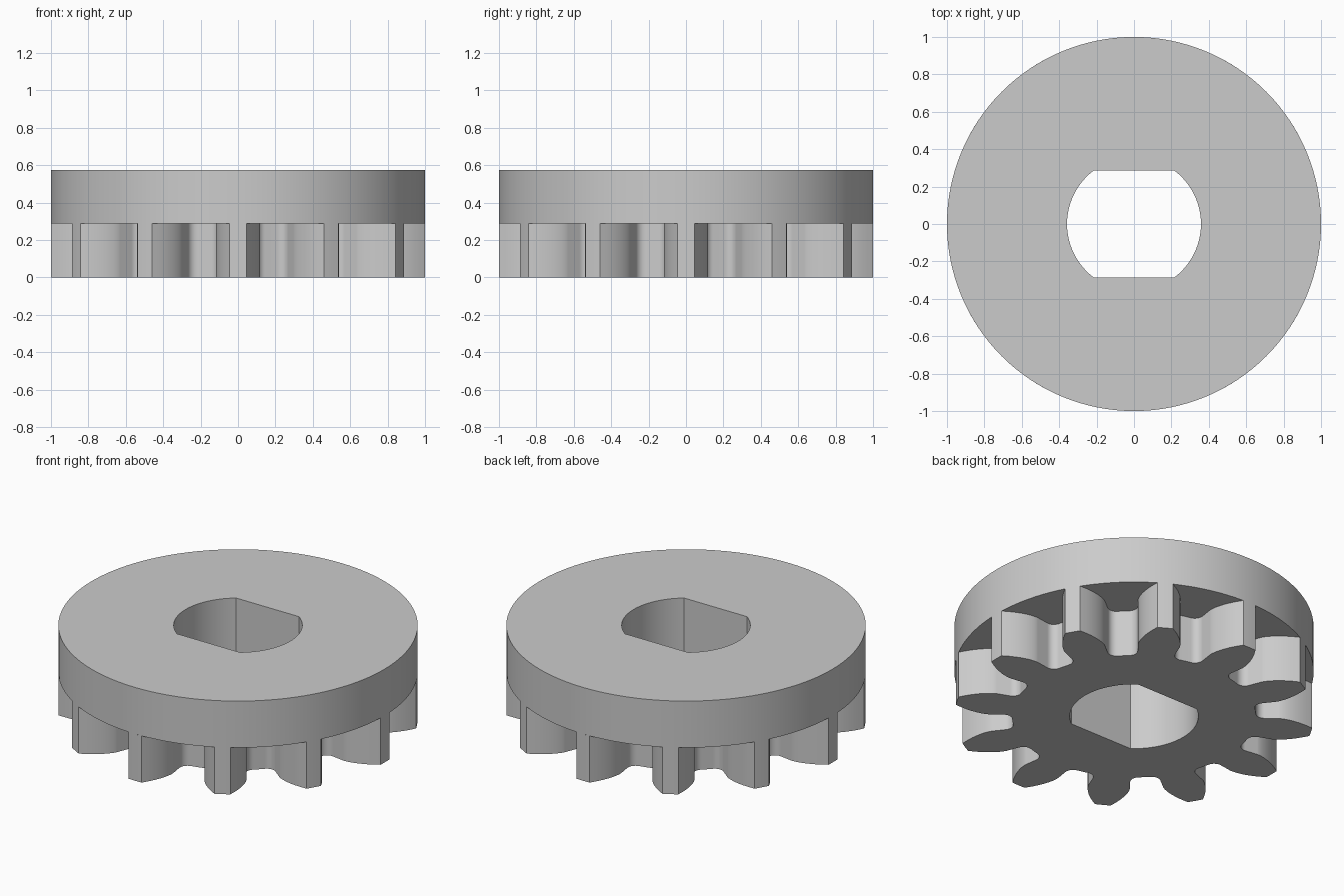
import bpy, bmesh, math

if "Cube" in bpy.data.objects:
    bpy.data.objects.remove(bpy.data.objects["Cube"])

# Gear proportions: 12 teeth, 20 degree pressure angle
TEETH = 12
M = 1 / 7
PITCH_R = TEETH * M / 2
BASE_R = PITCH_R * math.cos(math.radians(20))
ROOT_R = PITCH_R - 1.25 * M
TIP_R = 1.0
FILLET = 0.05
GEAR_H, TOTAL_H = 0.287, 0.573
BORE_R, BORE_FLAT = 0.358, 0.287

metal = bpy.data.materials.new("grey metal")
metal.diffuse_color = (0.6, 0.6, 0.6, 1)
metal.use_nodes = True
metal.node_tree.nodes["Principled BSDF"].inputs["Base Color"].default_value = metal.diffuse_color


def polar(r, a):
    return (r * math.cos(a), r * math.sin(a))


def inv(a):
    return math.tan(a) - a


def half_tooth():
    """(radius, angle from tooth centre) from the gap centre up to the tip."""
    base_a = math.pi / (2 * TEETH) + inv(math.radians(20))
    # rounded root meeting the radial flank
    c_r = ROOT_R + FILLET
    c_a = base_a + math.asin(FILLET / c_r)
    cx, cy = polar(c_r, c_a)
    start, end = c_a + math.pi, base_a - math.pi / 2
    end += 2 * math.pi
    pts = [(ROOT_R, math.pi / TEETH)]
    for i in range(9):
        t = start + (end - start) * i / 8
        x, y = cx + FILLET * math.cos(t), cy + FILLET * math.sin(t)
        pts.append((math.hypot(x, y), math.atan2(y, x)))
    # involute flank
    for i in range(9):
        r = BASE_R + (TIP_R - BASE_R) * (i / 8) ** 1.5
        pts.append((r, base_a - inv(math.acos(min(1, BASE_R / r)))))
    return pts


def gear_outline():
    half = half_tooth()
    tip = half[-1][1]
    # right flank, tip arc, left flank without repeating the gap centre
    tooth = [(r, -a) for r, a in half]
    tooth += [(TIP_R, -tip / 2), (TIP_R, 0), (TIP_R, tip / 2)]
    tooth += half[:0:-1]
    return [polar(r, a + k * 2 * math.pi / TEETH)
            for k in range(TEETH) for r, a in tooth]


def bore_outline():
    a0 = math.asin(BORE_FLAT / BORE_R)
    arc = [-a0 + 2 * a0 * i / 24 for i in range(25)]
    return [polar(BORE_R, a + side) for side in (0, math.pi) for a in arc]


def bored_plate(name, outline, z0, z1, top_cap=True):
    bm = bmesh.new()
    caps = {z0: [], z1: []}
    for loop in (outline, bore_outline()):
        rings = []
        for z in (z0, z1):
            vs = [bm.verts.new((x, y, z)) for x, y in loop]
            caps[z] += [bm.edges.new((vs[i - 1], vs[i])) for i in range(len(vs))]
            rings.append(vs)
        lo, hi = rings
        for i in range(len(lo)):
            bm.faces.new((lo[i - 1], lo[i], hi[i], hi[i - 1]))
    for z, edges in caps.items():
        bmesh.ops.triangle_fill(bm, edges=edges, use_beauty=True,
                                normal=(0, 0, 1 if z == z1 else -1))
    bmesh.ops.recalc_face_normals(bm, faces=bm.faces[:])
    if not top_cap:  # face hidden against the disc
        hidden = [f for f in bm.faces if all(v.co.z > z1 - 1e-5 for v in f.verts)]
        bmesh.ops.delete(bm, geom=hidden, context='FACES_ONLY')
    me = bpy.data.meshes.new(name)
    bm.to_mesh(me)
    bm.free()
    me.materials.append(metal)
    ob = bpy.data.objects.new(name, me)
    bpy.context.collection.objects.link(ob)
    bpy.ops.object.select_all(action='DESELECT')
    ob.select_set(True)
    bpy.context.view_layer.objects.active = ob
    bpy.ops.object.shade_smooth_by_angle(angle=math.radians(30))
    return ob


# Toothed lower half
bored_plate("gear_teeth", gear_outline(), 0, GEAR_H, top_cap=False)
# Plain round flange on top
disc = [polar(TIP_R, 2 * math.pi * i / 128) for i in range(128)]
bored_plate("flange_disc", disc, GEAR_H, TOTAL_H)
